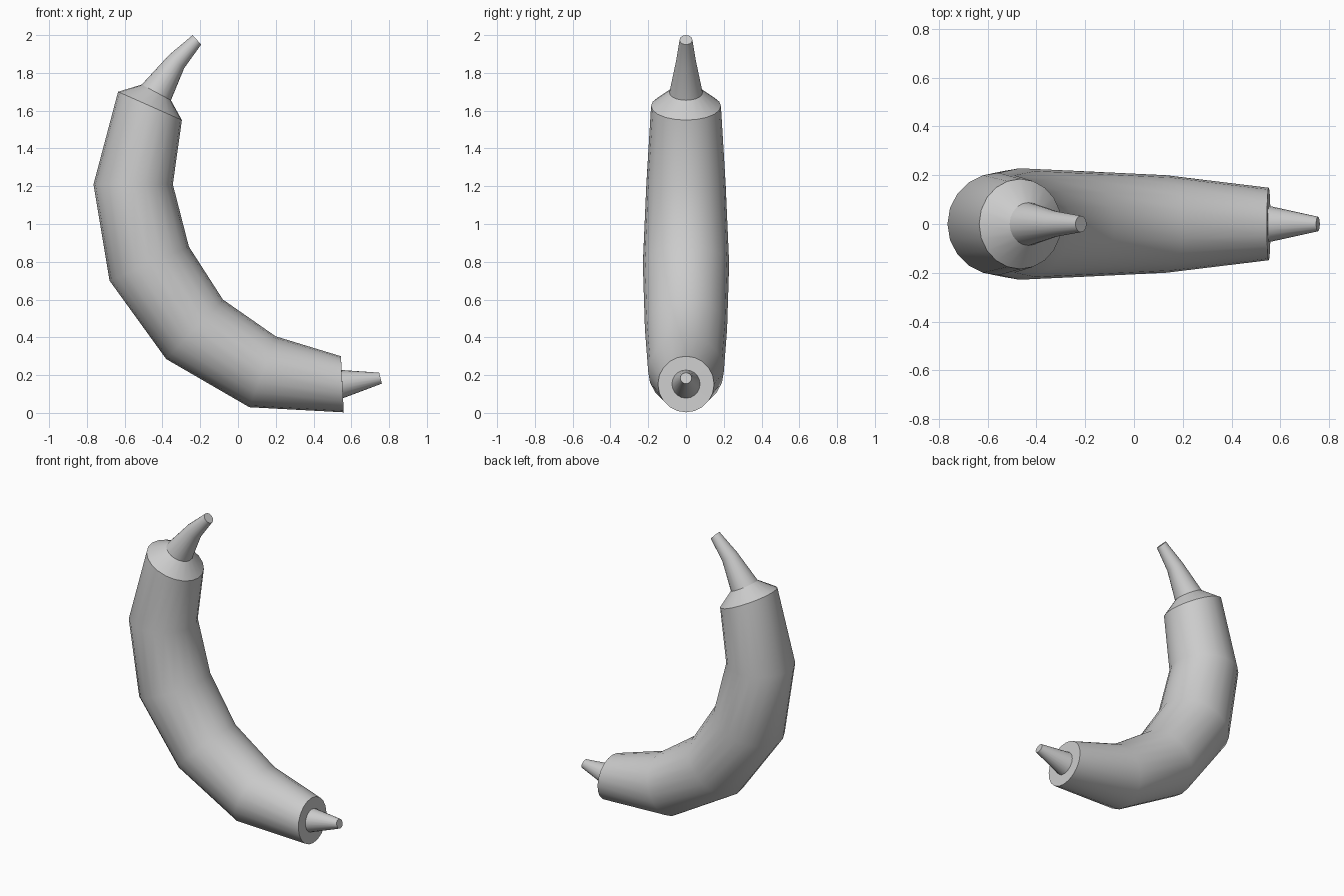
import bpy, bmesh, math
from mathutils import Vector

if "Cube" in bpy.data.objects:
    bpy.data.objects.remove(bpy.data.objects["Cube"])

SIDES = 20


def loft(name, rings, cap_first=False, cap_last=False):
    """Round tube through rings given as (outer x, outer z, inner x, inner z)."""
    bm = bmesh.new()
    loops = []
    for ox, oz, ix, iz in rings:
        outer, inner = Vector((ox, 0, oz)), Vector((ix, 0, iz))
        centre, half = (outer + inner) / 2, (outer - inner) / 2
        side = Vector((0, half.length, 0))
        loops.append([bm.verts.new(centre + half * math.cos(t) + side * math.sin(t))
                      for t in (2 * math.pi * i / SIDES for i in range(SIDES))])
    for a, b in zip(loops, loops[1:]):
        for i in range(SIDES):
            j = (i + 1) % SIDES
            bm.faces.new((a[i], a[j], b[j], b[i]))
    if cap_first:
        bm.faces.new(loops[0][::-1])
    if cap_last:
        bm.faces.new(loops[-1])
    mesh = bpy.data.meshes.new(name)
    bm.to_mesh(mesh)
    bm.free()
    obj = bpy.data.objects.new(name, mesh)
    bpy.context.collection.objects.link(obj)
    bpy.ops.object.select_all(action='DESELECT')
    obj.select_set(True)
    bpy.context.view_layer.objects.active = obj
    bpy.ops.object.shade_smooth_by_angle(angle=math.radians(35))
    return obj


# Rings shared between neighbouring parts
shoulder = (-0.51, 1.738, -0.355, 1.655)
end_hole = (0.556, 0.078, 0.549, 0.227)

# Curved fruit body, with sloped shoulder and flat end
loft("fruit_body", [
    shoulder,
    (-0.635, 1.70, -0.297, 1.55),
    (-0.765, 1.21, -0.345, 1.21),
    (-0.68, 0.70, -0.26, 0.88),
    (-0.38, 0.285, -0.08, 0.60),
    (0.06, 0.03, 0.20, 0.405),
    (0.56, 0.003, 0.545, 0.30),
    end_hole,
])

# Bent stem at the top
loft("stem", [
    (-0.24, 2.0, -0.195, 1.95),
    (-0.365, 1.895, -0.285, 1.825),
    shoulder,
], cap_first=True)

# Small tapered tip at the lower end
loft("end_tip", [end_hole, (0.762, 0.155, 0.747, 0.213)], cap_last=True)
